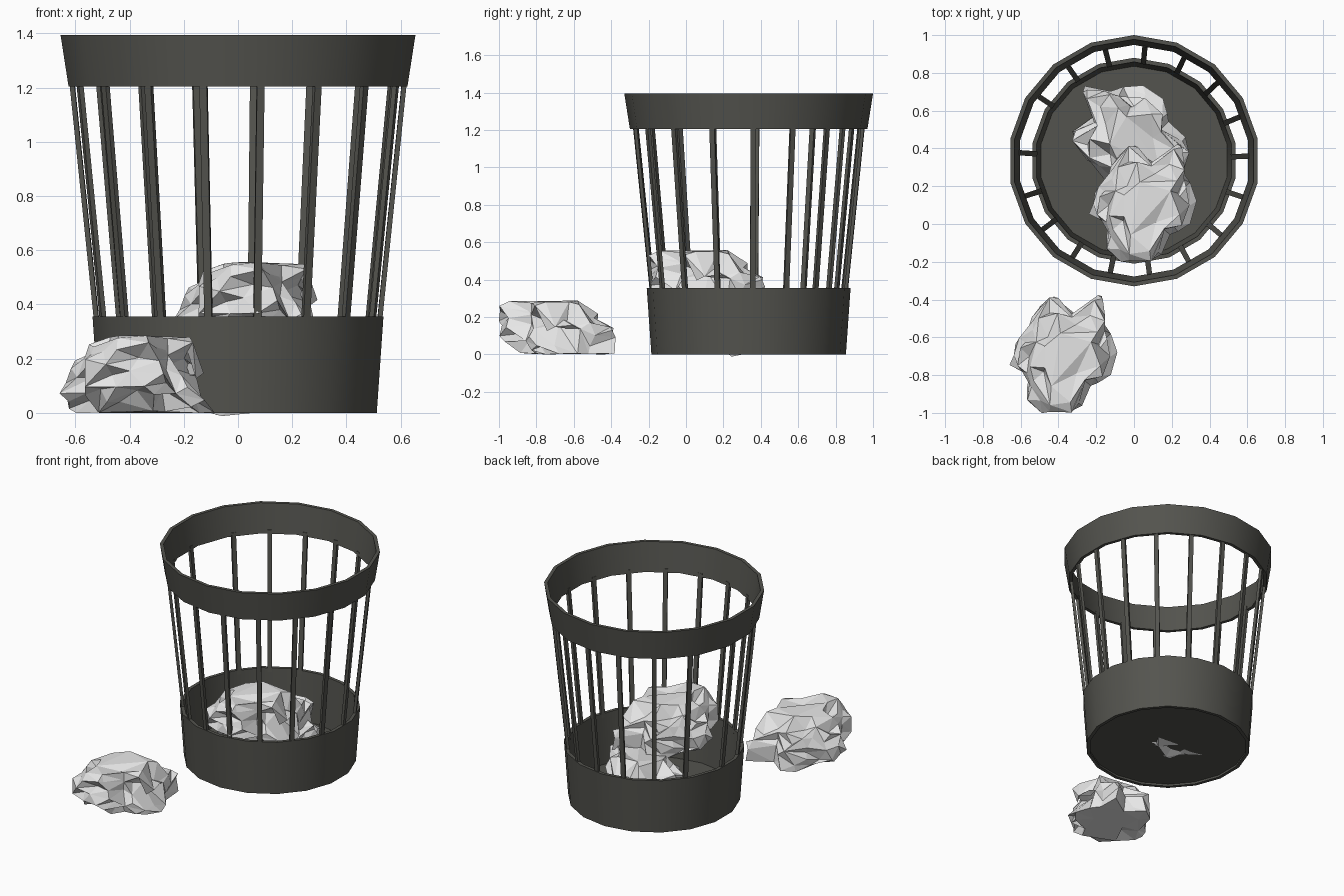
import bpy, bmesh, math
from mathutils import Vector, Matrix, noise

if "Cube" in bpy.data.objects:
    bpy.data.objects.remove(bpy.data.objects["Cube"])

CY = 0.335      # bin centre on y
SIDES = 18


def material(name, rgb):
    m = bpy.data.materials.new(name)
    m.diffuse_color = (*rgb, 1)
    m.use_nodes = True
    m.node_tree.nodes["Principled BSDF"].inputs["Base Color"].default_value = m.diffuse_color
    return m


dark = material("dark grey plastic", (0.088, 0.088, 0.077))
white = material("white paper", (0.8, 0.8, 0.8))


def finish(name, bm, mat, angle=30):
    bmesh.ops.recalc_face_normals(bm, faces=bm.faces)
    me = bpy.data.meshes.new(name)
    bm.to_mesh(me)
    bm.free()
    me.materials.append(mat)
    ob = bpy.data.objects.new(name, me)
    bpy.context.collection.objects.link(ob)
    bpy.ops.object.select_all(action='DESELECT')
    ob.select_set(True)
    bpy.context.view_layer.objects.active = ob
    if angle:
        bpy.ops.object.shade_smooth_by_angle(angle=math.radians(angle))
    return ob


def band(name, profile):
    """Closed (radius, z) profile turned round the bin axis."""
    bm = bmesh.new()
    rings = []
    for i in range(SIDES):
        a = math.radians(90 + 360 / SIDES * i)
        rings.append([bm.verts.new((r * math.cos(a), CY + r * math.sin(a), z)) for r, z in profile])
    n = len(profile)
    for i in range(SIDES):
        p, q = rings[i], rings[(i + 1) % SIDES]
        for j in range(n):
            k = (j + 1) % n
            bm.faces.new((p[j], p[k], q[k], q[j]))
    return finish(name, bm, dark)


# Solid rim, lower wall and floor
band("top_rim", [(0.635, 1.205), (0.665, 1.395), (0.643, 1.395), (0.613, 1.205)])
band("lower_wall", [(0.52, 0), (0.545, 0.355), (0.523, 0.355), (0.498, 0)])
bm = bmesh.new()
bmesh.ops.create_cone(bm, cap_ends=True, segments=SIDES, radius1=0.505, radius2=0.505, depth=0.015,
                      matrix=Matrix.Translation((0, CY, 0.022)))
finish("floor", bm, dark)

# Upright bars, with one wider gap at the left rear
BAR_ANGLES = [2.3, 22.5, 43, 64, 84.5, 104.5, 125, 146, 176,
              -162, -143, -122.5, -102, -82.2, -61.5, -40.5, -18.5]
bm = bmesh.new()
for deg in BAR_ANGLES:
    a = math.radians(deg)
    out = Vector((math.cos(a), math.sin(a), 0))
    side = Vector((-math.sin(a), math.cos(a), 0)) * 0.014
    c = Vector((0, CY, 0))
    ends = []
    for r, z in ((0.522, 0.33), (0.615, 1.23)):
        ends.append([bm.verts.new(c + out * (r + dr) + side * s + Vector((0, 0, z)))
                     for dr, s in ((-0.009, -1), (0.009, -1), (0.009, 1), (-0.009, 1))])
    lo, hi = ends
    for j in range(4):
        k = (j + 1) % 4
        bm.faces.new((lo[j], lo[k], hi[k], hi[j]))
    bm.faces.new(lo)
    bm.faces.new(hi)
finish("bars", bm, dark)

# Crumpled paper: plan outline of one ball, and its height limit along x
OUTLINE = [(-0.305, -0.02), (-0.215, -0.11), (-0.20, -0.25), (0.04, -0.30), (0.11, -0.17),
           (0.295, -0.05), (0.24, 0.12), (0.185, 0.325), (0.03, 0.23), (-0.095, 0.315), (-0.2, 0.14)]
CAP = [(-0.4, 0.10), (-0.30, 0.14), (-0.2, 0.225), (-0.07, 0.285), (0.05, 0.25), (0.17, 0.265), (0.21, 0.15), (0.4, 0.03)]
POLAR = sorted((math.atan2(y, x), math.hypot(x, y)) for x, y in OUTLINE)
POLAR = [(POLAR[-1][0] - math.tau, POLAR[-1][1])] + POLAR + [(POLAR[0][0] + math.tau, POLAR[0][1])]


def lerp_table(table, t):
    for (a, va), (b, vb) in zip(table, table[1:]):
        if a <= t <= b:
            return va + (vb - va) * (t - a) / (b - a)
    return table[-1][1]


def crease(p):
    """Zero on sharp ridge lines, rising to 0.5 in the dents between."""
    d = noise.voronoi(p)[0]
    return min(d[1] - d[0], 0.5)


def paper(name, matrix):
    bm = bmesh.new()
    bmesh.ops.create_icosphere(bm, subdivisions=5, radius=1)
    for v in bm.verts:
        d = v.co.copy()
        t = math.atan2(d.y, d.x)
        phi = math.asin(max(-1, min(1, d.z)))
        # folded mouth on the front right side
        mouth = 1 - 0.68 * math.exp(-((phi - 0.2) / 0.36) ** 2 - ((t + 0.2) / 0.75) ** 2)
        r = lerp_table(POLAR, t) * max(0.0, math.cos(phi)) ** 0.55 * mouth
        x, y = r * math.cos(t), r * math.sin(t)
        h = math.copysign(abs(d.z) ** 0.8, d.z)
        big, small = crease(d * 2.1 + Vector((3, 7, 1))), crease(d * 4.2 + Vector((1, 2, 5)))
        dent = 0.42 * big + 0.22 * small
        k = 1.07 - 0.8 * dent
        top = lerp_table(CAP, x)
        mid = 0.5 * top
        z = mid + (mid + 0.03) * h * (1.15 - 1.7 * dent) - 0.22 * y * (1 - 0.5 * max(h, 0))
        z = min(z, top + 0.03 - 0.12 * dent - 0.75 * max(0, y - 0.1))
        v.co = (max(-0.305, min(0.295, x * k)), max(-0.3, min(0.325, y * k)), max(0, min(0.285, z)))
    ob = finish(name, bm, white, 0)
    # irregular flat facets
    mod = ob.modifiers.new("facets", 'DECIMATE')
    mod.ratio = 0.045
    ob.matrix_world = matrix
    return ob


paper("paper_outside", Matrix.Translation((-0.35, -0.70, 0)))
paper("paper_front", Matrix.Translation((0.07, 0.10, 0.27)))
paper("paper_back", Matrix.Translation((0.0, 0.48, 0.03)) @ Matrix.Rotation(math.radians(10), 4, 'X')
      @ Matrix.Rotation(math.radians(75), 4, 'Z'))
